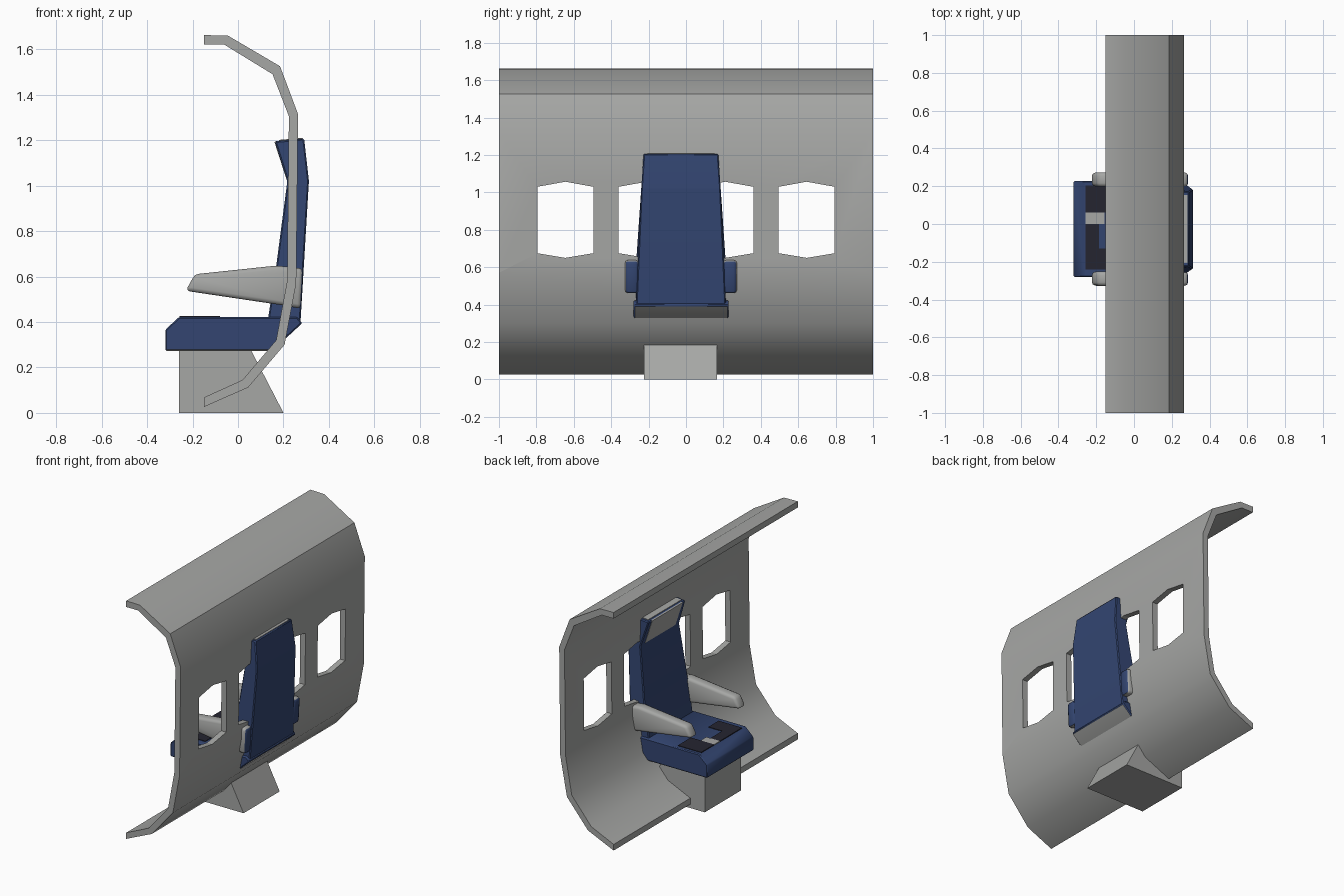
import bpy, bmesh
from mathutils import Vector

if "Cube" in bpy.data.objects:
    bpy.data.objects.remove(bpy.data.objects["Cube"])


def material(name, rgb):
    m = bpy.data.materials.new(name)
    m.diffuse_color = (*rgb, 1)
    m.use_nodes = True
    m.node_tree.nodes["Principled BSDF"].inputs["Base Color"].default_value = m.diffuse_color
    return m


GREY = material("warm grey", (0.38, 0.385, 0.375))
BLUE = material("navy blue", (0.033, 0.06, 0.165))
DARK = material("dark charcoal", (0.018, 0.018, 0.03))
CY = -0.027  # seat centre line in y


def prism(name, profile, y0, y1, mats, bevel=0.0, segs=2, warp=None, rule=None, smooth=35):
    """Extrude an (x, z) profile along y, then optionally bevel, warp and colour it."""
    bm = bmesh.new()
    face = bm.faces.new([bm.verts.new((x, y0, z)) for x, z in profile])
    out = bmesh.ops.extrude_face_region(bm, geom=[face])
    for v in out["geom"]:
        if isinstance(v, bmesh.types.BMVert):
            v.co.y = y1
    bmesh.ops.recalc_face_normals(bm, faces=bm.faces[:])
    if warp:
        for v in bm.verts:
            v.co = warp(v.co)
    if bevel:
        bmesh.ops.bevel(bm, geom=bm.edges[:], offset=bevel, segments=segs,
                        profile=0.5, affect='EDGES', clamp_overlap=True)
    bmesh.ops.recalc_face_normals(bm, faces=bm.faces[:])
    bm.normal_update()
    if rule:
        for f in bm.faces:
            f.material_index = rule(f)
    me = bpy.data.meshes.new(name)
    bm.to_mesh(me)
    bm.free()
    for m in mats:
        me.materials.append(m)
    ob = bpy.data.objects.new(name, me)
    bpy.context.collection.objects.link(ob)
    shade(ob, smooth)
    return ob


def shade(ob, angle):
    bpy.ops.object.select_all(action='DESELECT')
    ob.select_set(True)
    bpy.context.view_layer.objects.active = ob
    bpy.ops.object.shade_smooth_by_angle(angle=angle * 3.14159 / 180)


# curved cabin wall
outer = [(-0.15, 1.662), (-0.045, 1.66), (0.185, 1.525), (0.264, 1.315),
         (0.256, 0.57), (0.205, 0.30), (0.045, 0.112), (-0.15, 0.026)]
inner = [(-0.15, 0.068), (0.02, 0.145), (0.168, 0.32), (0.216, 0.58),
         (0.224, 1.305), (0.152, 1.49), (-0.06, 1.62), (-0.15, 1.62)]
wall = prism("cabin_wall", outer + inner, -1, 1, [GREY])

# four six-sided window openings
cm = bpy.data.meshes.new("window_cutter")
bm = bmesh.new()
for yc in (-0.645, -0.21, 0.21, 0.645):
    ring = [(-0.15, 0.675), (0, 0.65), (0.15, 0.675), (0.15, 1.03), (0, 1.057), (-0.15, 1.03)]
    f = bm.faces.new([bm.verts.new((0.1, yc + y, z)) for y, z in ring])
    ext = bmesh.ops.extrude_face_region(bm, geom=[f])
    for v in ext["geom"]:
        if isinstance(v, bmesh.types.BMVert):
            v.co.x = 0.4
bmesh.ops.recalc_face_normals(bm, faces=bm.faces[:])
bm.to_mesh(cm)
bm.free()
cutter = bpy.data.objects.new("window_cutter", cm)
cutter.hide_render = True
bpy.context.collection.objects.link(cutter)
mod = wall.modifiers.new("windows", 'BOOLEAN')
mod.operation = 'DIFFERENCE'
mod.solver = 'EXACT'
mod.object = cutter
bpy.context.view_layer.objects.active = wall
bpy.ops.object.modifier_move_to_index(modifier="windows", index=0)
bpy.ops.object.modifier_apply(modifier="windows")
bpy.data.objects.remove(cutter)

# pedestal
prism("seat_base", [(-0.26, 0), (0.20, 0), (0.05, 0.29), (-0.26, 0.29)], -0.225, 0.167, [GREY])

# seat cushion, grey underneath
prism("seat_cushion", [(-0.32, 0.272), (0.15, 0.272), (0.283, 0.395), (0.26, 0.422),
                       (-0.26, 0.422), (-0.32, 0.365)], -0.28, 0.228, [BLUE, GREY],
      bevel=0.006, segs=1, rule=lambda f: int(f.normal.z < -0.6))


# backrest, narrowing to the top, with forward head wings
def taper(co):
    half = 0.24 - 0.04 * max(0, co.z - 0.62) / 0.58
    return Vector((co.x, CY + half * (1 if co.y > 0 else -1), co.z))


prism("backrest", [(0.13, 0.40), (0.275, 0.40), (0.312, 1.02), (0.291, 1.207),
                   (0.162, 1.195), (0.217, 1.02), (0.17, 0.66)], -1, 1, [BLUE],
      bevel=0.006, segs=1, warp=taper)

# head pad and cap along the top
prism("head_pad", [(0.214, 1.025), (0.220, 1.03), (0.168, 1.196), (0.160, 1.192)],
      CY - 0.165, CY + 0.165, [GREY])
prism("head_cap", [(0.18, 1.195), (0.284, 1.204), (0.284, 1.21), (0.18, 1.201)],
      CY - 0.18, CY + 0.18, [GREY])

# tapered armrests with blue rear ends
arm = [(-0.23, 0.537), (-0.19, 0.61), (0.17, 0.648), (0.287, 0.635), (0.278, 0.458), (0.2, 0.473)]
for side, name in ((-1, "armrest_near"), (1, "armrest_far")):
    a, b = sorted((CY + side * 0.225, CY + side * 0.300))
    prism(name, arm, a, b, [GREY, BLUE], bevel=0.018,
          rule=lambda f: int(f.normal.x > 0.85), smooth=50)

# dark seat belt straps and buckle lying on the cushion
for name, x0, x1, y0, y1, mat in (
        ("strap_far", -0.258, -0.08, 0.062, 0.203, DARK),
        ("strap_near", -0.258, -0.08, -0.24, -0.13, DARK),
        ("strap_middle", -0.258, -0.185, -0.13, 0.0, DARK),
        ("buckle", -0.258, -0.155, 0.0, 0.062, GREY)):
    prism(name, [(x0, 0.42), (x1, 0.42), (x1, 0.426), (x0, 0.426)], y0, y1, [mat])
